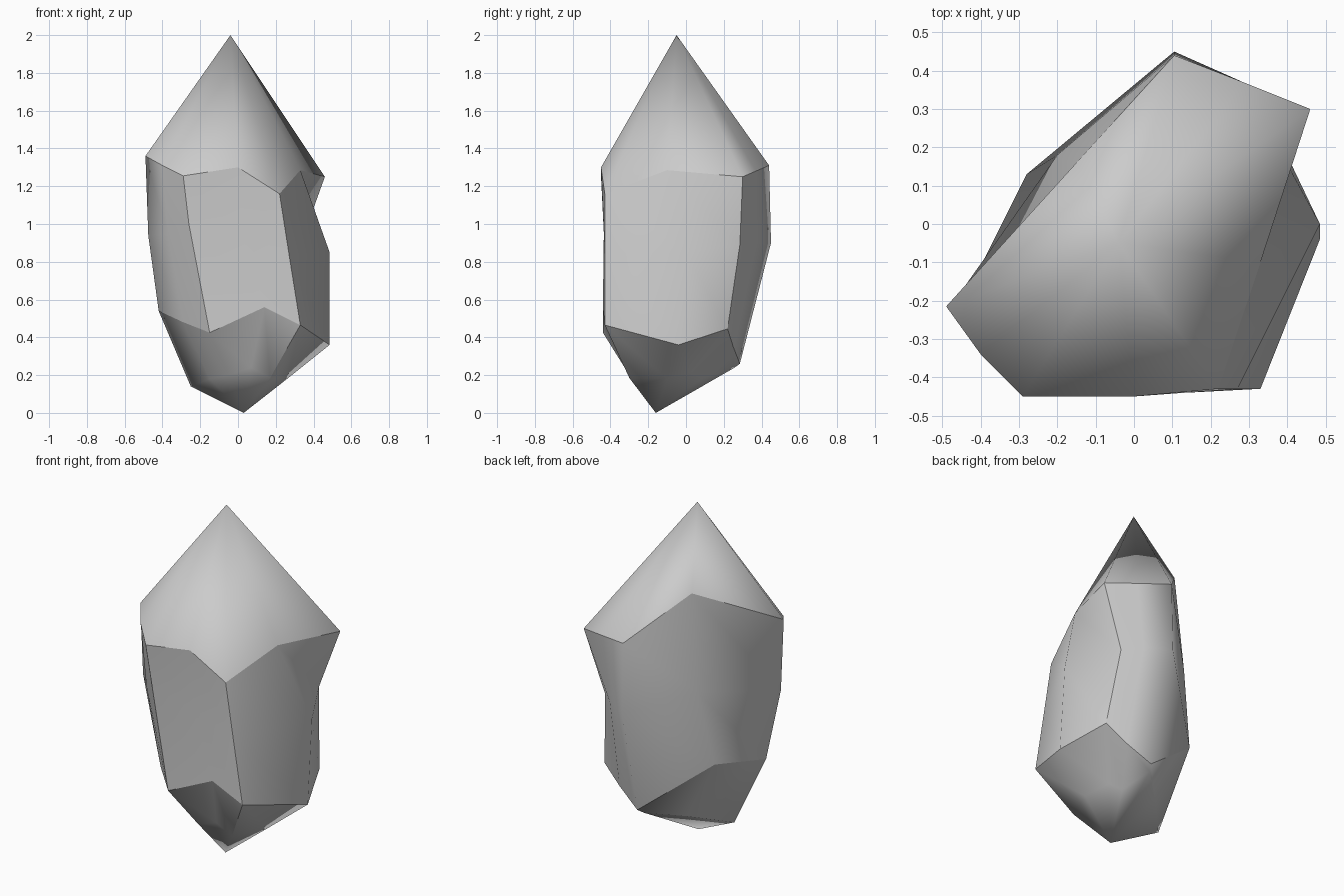
import bpy
import bmesh

default_cube = bpy.data.objects.get("Cube")
if default_cube:
    bpy.data.objects.remove(default_cube, do_unlink=True)

# The crystal's two points
crown_tip = (-.04, -.05, 2)
base_tip = (.03, -.16, 0)

# Corner columns and the facet middles between them: shoulder, waist, hip, foot
columns = [
    [(-.49, -.215, 1.36), (-.475, -.21, .94), (-.42, -.15, .54), (-.25, -.095, .14)],
    [(-.4, -.34, 1.31), (-.37, -.33, .95), (-.29, -.31, .48), (-.15, -.21, .18)],
    [(-.29, -.45, 1.255), (-.26, -.43, 1), (-.15, -.44, .425), (-.05, -.3, .2)],
    [(0, -.45, 1.3), (.02, -.435, .95), (.14, -.44, .56), (.07, -.3, .24)],
    [(.22, -.43, 1.16), (.27, -.43, .84), (.33, -.43, .465), (.17, -.3, .185)],
    [(.33, -.1, 1.285), (.485, 0, .85), (.485, -.04, .36), (.26, -.1, .18)],
    [(.46, .3, 1.25), (.33, .285, .89), (.38, .22, .445), (.2, .03, .22)],
    [(.285, .37, 1.28), (.24, .37, .9), (.26, .25, .35), (.15, .08, .18)],
    [(.105, .44, 1.31), (.105, .45, .9), (.12, .285, .26), (.1, .25, .235)],
    [(-.15, .16, 1.567), (-.2, .18, 1), (-.28, .13, .576), (-.065, .095, .2)],
]
FRONT_RIGHT, FRONT_LEFT, BACK_LEFT = 2, 4, 6   # columns with a crisp vertical edge
SHOULDER, WAIST, HIP, FOOT = range(4)


def make_material(name, color):
    mat = bpy.data.materials.new(name)
    mat.use_nodes = True
    mat.diffuse_color = color
    bsdf = next(n for n in mat.node_tree.nodes if n.type == 'BSDF_PRINCIPLED')
    bsdf.inputs["Base Color"].default_value = color
    bsdf.inputs["Roughness"].default_value = .6
    return mat


def crease(bm, a, b):
    edge = bm.edges.get((a, b))
    if edge:
        edge.smooth = False


def build_crystal():
    bm = bmesh.new()
    grid = [[bm.verts.new(point) for point in column] for column in columns]
    top = bm.verts.new(crown_tip)
    bottom = bm.verts.new(base_tip)
    count = len(grid)

    # Crown fan, side facets and base fan
    for i, here in enumerate(grid):
        after = grid[(i + 1) % count]
        bm.faces.new((top, here[SHOULDER], after[SHOULDER]))
        for upper, lower in zip(range(FOOT), range(WAIST, FOOT + 1)):
            bm.faces.new((here[upper], here[lower], after[lower], after[upper]))
        bm.faces.new((bottom, after[FOOT], here[FOOT]))
    bmesh.ops.recalc_face_normals(bm, faces=bm.faces)
    for face in bm.faces:
        face.smooth = True

    # Crisp rims around the shoulder and hip
    for i, here in enumerate(grid):
        after = grid[(i + 1) % count]
        for rim in (SHOULDER, HIP):
            crease(bm, here[rim], after[rim])

    # Crisp vertical edges
    for i in (FRONT_RIGHT, FRONT_LEFT, BACK_LEFT):
        crease(bm, grid[i][SHOULDER], grid[i][WAIST])
        crease(bm, grid[i][WAIST], grid[i][HIP])

    # Crisp underside edges
    crease(bm, grid[FRONT_LEFT][HIP], grid[FRONT_LEFT][FOOT])
    for i in (-2, -1):
        crease(bm, grid[i][FOOT], grid[i + 1][FOOT])

    mesh = bpy.data.meshes.new("crystal")
    bm.to_mesh(mesh)
    bm.free()
    crystal = bpy.data.objects.new("crystal", mesh)
    bpy.context.collection.objects.link(crystal)
    return crystal


crystal = build_crystal()
crystal.data.materials.append(make_material("pale grey stone", (.6, .6, .6, 1)))
